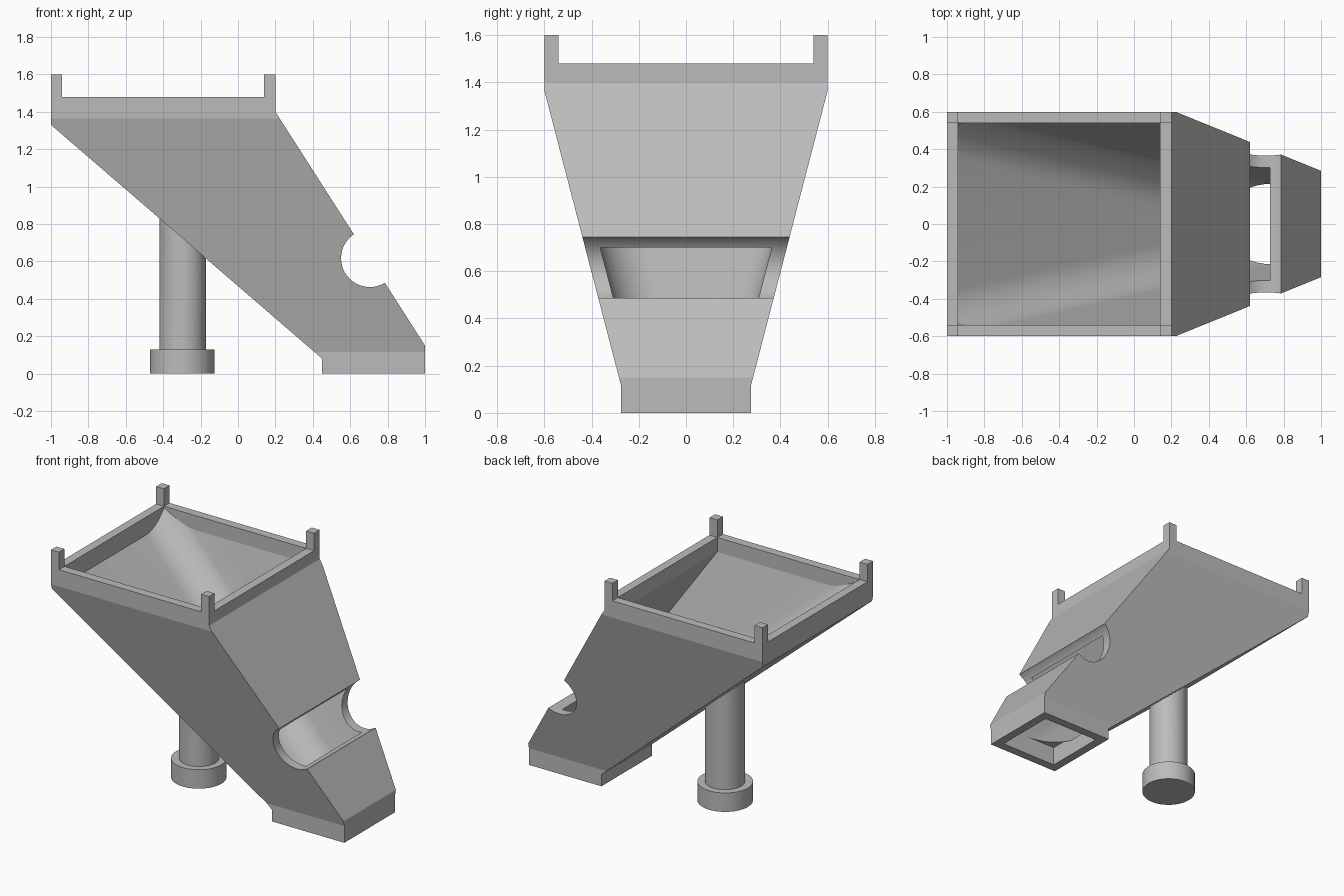
import bpy, bmesh, math
from mathutils import Matrix

cube = bpy.data.objects.get("Cube")
if cube:
    bpy.data.objects.remove(cube, do_unlink=True)

GREY = (0.5, 0.5, 0.5, 1)
grey = bpy.data.materials.new("plain grey")
grey.use_nodes = True
grey.diffuse_color = GREY
grey.node_tree.nodes["Principled BSDF"].inputs["Base Color"].default_value = GREY


def finish(name, bm):
    bmesh.ops.recalc_face_normals(bm, faces=bm.faces)
    mesh = bpy.data.meshes.new(name)
    bm.to_mesh(mesh)
    bm.free()
    mesh.materials.append(grey)
    ob = bpy.data.objects.new(name, mesh)
    bpy.context.collection.objects.link(ob)
    return ob


def loft(name, ring_a, ring_b):
    """Solid between two matching rings of points."""
    bm = bmesh.new()
    a = [bm.verts.new(p) for p in ring_a]
    b = [bm.verts.new(p) for p in ring_b]
    bm.faces.new(a)
    bm.faces.new(b)
    for i in range(len(a)):
        j = (i + 1) % len(a)
        bm.faces.new((a[i], a[j], b[j], b[i]))
    return finish(name, bm)


def box(name, x0, x1, y0, y1, z0, z1):
    base = [(x0, y0), (x1, y0), (x1, y1), (x0, y1)]
    return loft(name, [(x, y, z0) for x, y in base], [(x, y, z1) for x, y in base])


def cylinder(name, r, x, z0, z1):
    bm = bmesh.new()
    bmesh.ops.create_cone(bm, cap_ends=True, segments=48, radius1=r, radius2=r,
                          depth=z1 - z0, matrix=Matrix.Translation((x, 0, (z0 + z1) / 2)))
    return finish(name, bm)


def combine(ob, other, operation):
    mod = ob.modifiers.new(operation, 'BOOLEAN')
    mod.operation, mod.solver, mod.object = operation, 'EXACT', other
    bpy.ops.object.select_all(action='DESELECT')
    bpy.context.view_layer.objects.active = ob
    ob.select_set(True)
    bpy.ops.object.modifier_apply(modifier=mod.name)
    bpy.data.objects.remove(other, do_unlink=True)


def smooth(ob):
    bpy.ops.object.select_all(action='DESELECT')
    bpy.context.view_layer.objects.active = ob
    ob.select_set(True)
    bpy.ops.object.shade_smooth_by_angle(angle=math.radians(12))


# Outer body: the long profile crossed with the end profile
RIM, WALL = 1.48, 0.06
long_side = [(0.45, 0), (1, 0), (1, 0.15), (0.2, 1.4), (0.2, RIM), (-1, RIM), (-1, 1.33), (0.45, 0.08)]
end_half = [(0.275, 0), (0.275, 0.115), (0.6, 1.365), (0.6, 1.7)]
end = end_half + [(-y, z) for y, z in reversed(end_half)]
hopper = loft("hopper_chute", [(x, -1, z) for x, z in long_side], [(x, 1, z) for x, z in long_side])
combine(hopper, loft("end_cutter", [(-2, y, z) for y, z in end], [(2, y, z) for y, z in end]), 'INTERSECT')


# Hollow: tapering chute with rounded corners along the sloping floor
def hollow_ring(z):
    left = -1 + (1.409 - z) / 0.862
    right = 0.2 + (1.289 - z) / 1.5625
    half = 0.215 + 0.26 * (z - 0.13)
    arc = []
    for i in range(13):
        t = math.pi / 2 * i / 12
        arc.append((left + 0.25 * (1 - math.sin(t)), half - 0.19 * (1 - math.cos(t)), z))
    return [(right, half, z)] + arc + [(x, -y, z) for x, y, z in reversed(arc)] + [(right, -half, z)]


hollow = loft("hollow_cutter", hollow_ring(0.1), hollow_ring(1.6))
combine(hollow, box("limit", -0.94, 0.94, -0.54, 0.54, -1, 2), 'INTERSECT')
combine(hopper, hollow, 'DIFFERENCE')
combine(hopper, box("mouth_cutter", -0.5, 0.14, -0.54, 0.54, 1.38, 1.7), 'DIFFERENCE')
combine(hopper, box("outlet_cutter", 0.51, 0.94, -0.215, 0.215, -0.1, 0.13), 'DIFFERENCE')

# Round notch across the lower front of the chute
notch = cylinder("notch_cutter", 0.154, 0, -1, 1)
notch.data.transform(Matrix.Translation((0.705, 0, 0.617)) @ Matrix.Rotation(math.pi / 2, 4, 'X'))
combine(hopper, notch, 'DIFFERENCE')
smooth(hopper)

# Corner posts on the rim
for xname, x in (("right", -1), ("left", 0.2 - WALL)):
    for yname, y in (("front", -0.6), ("back", 0.6 - WALL)):
        box(f"{yname}_{xname}_post", x, x + WALL, y, y + WALL, RIM, 1.6)

# Support leg, its top cut to the slope of the floor
leg = cylinder("support_leg", 0.125, -0.296, 0.12, 0.7)
for v in leg.data.vertices:
    if v.co.z > 0.5:
        v.co.z = 1.35 - 0.862 * (v.co.x + 1)
smooth(leg)
smooth(cylinder("support_foot", 0.173, -0.298, 0, 0.13))
